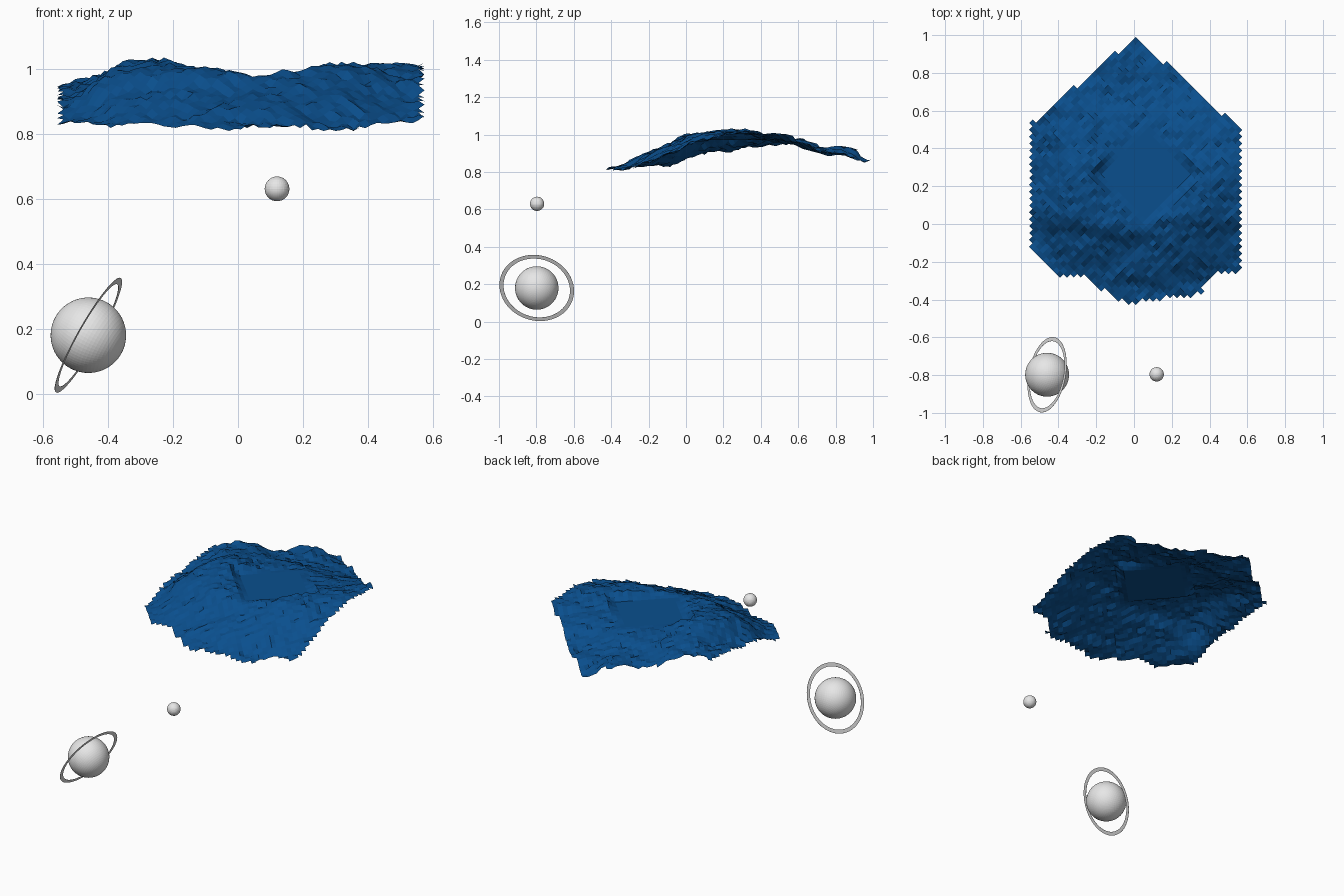
import bpy, bmesh, math, random
from mathutils import Vector, noise

if "Cube" in bpy.data.objects:
    bpy.data.objects.remove(bpy.data.objects["Cube"])

random.seed(4)


def material(name, col):
    m = bpy.data.materials.new(name)
    m.diffuse_color = (*col, 1)
    m.use_nodes = True
    m.node_tree.nodes["Principled BSDF"].inputs["Base Color"].default_value = m.diffuse_color
    return m


BLUE = material("deep blue", (0.003, 0.078, 0.27))
GREY = material("pale grey", (0.8, 0.8, 0.8))


def finish(bm, name, mat):
    me = bpy.data.meshes.new(name)
    bm.to_mesh(me)
    bm.free()
    me.materials.append(mat)
    ob = bpy.data.objects.new(name, me)
    bpy.context.collection.objects.link(ob)
    return ob


# Terrain: control heights (x, y, z)
CTRL = [
    (-.55, -.12, .822), (-.4, -.26, .815), (-.2, -.33, .815), (-.04, -.43, .81),
    (.15, -.4, .815), (.34, -.38, .812), (.45, -.25, .828), (.56, -.27, .83),
    (-.35, -.1, .91), (-.1, -.2, .9), (.1, -.2, .9), (.35, -.12, .92), (.56, -.1, .9),
    (-.55, .1, .89), (-.35, .08, 1.01), (-.12, .04, 1.0), (.1, 0, .985), (.3, .05, 1.005),
    (.56, .1, .98), (-.55, .3, .93), (-.3, .25, 1.03), (.05, .26, .972), (.35, .25, 1.01),
    (.56, .3, 1.01), (-.55, .5, .95), (-.36, .5, .995), (-.1, .52, .97), (.1, .52, .965),
    (.3, .5, .98), (.56, .5, 1.0), (-.4, .63, .975), (-.28, .75, .91), (-.15, .7, .925),
    (.1, .7, .915), (.35, .66, .93), (.2, .8, .88), (-.1, .88, .94), (0, .98, .845)]

# Front shoreline (x, y)
SHORE = [(-.6, -.1), (-.55, -.13), (-.4, -.27), (-.29, -.27), (-.2, -.33), (-.04, -.43),
         (.08, -.4), (.34, -.37), (.42, -.25), (.6, -.26)]


def shore(x):
    for (x0, y0), (x1, y1) in zip(SHORE, SHORE[1:]):
        if x0 <= x <= x1:
            return y0 + (y1 - y0) * (x - x0) / (x1 - x0)
    return 0


def height(x, y):
    tw = tz = 1e-9
    for cx, cy, cz in CTRL:
        w = math.exp(-((x - cx) ** 2 + (y - cy) ** 2) / (2 * .085 ** 2))
        tw += w
        tz += w * cz
    p = Vector((x * 7, y * 11, 2.3))
    z = tz / tw + .012 * noise.noise(p) + .01 * noise.noise(p * 2.7)
    z += random.uniform(-.007, .007)
    # blend into the level square plateau
    d = abs(x - .05) + abs(y - .265) - .25
    k = min(1, max(0, d / .06))
    return max(.808, .972 + (z - .972) * k)


# Terrain sheet: grid turned 45 degrees, clipped to the outline
C = .0182
bm = bmesh.new()
verts = {}


def vert(i, j):
    if (i, j) not in verts:
        x, y = (i - j) * C, .99 - (i + j) * C
        verts[i, j] = bm.verts.new((x + .009, y, height(x, y)))
    return verts[i, j]


for i in range(-8, 80):
    for j in range(-8, 80):
        x, y = (i - j) * C, .99 - (i + j + 1) * C
        top = .99 - (.88 * x if x > 0 else -.83 * x)
        if -.549 < x < .55 and shore(x) < y < top:
            bm.faces.new([vert(i, j), vert(i, j + 1), vert(i + 1, j + 1), vert(i + 1, j)])
finish(bm, "terrain", BLUE)


# Planet and moon
def ball(name, loc, r, u, v):
    bm = bmesh.new()
    bmesh.ops.create_uvsphere(bm, u_segments=u, v_segments=v, radius=r)
    ob = finish(bm, name, GREY)
    ob.location = loc
    return ob


AXIS = Vector((.85, -.16, -.48)).normalized()
TILT = (-AXIS).to_track_quat('Z', 'Y')
planet = ball("planet", (-.46, -.798, .18), .116, 64, 32)
planet.rotation_euler = TILT.to_euler()
ball("moon", (.12, -.796, .63), .038, 32, 16)

# Planet ring: thin flat annulus with a slim rim
bm = bmesh.new()
N = 96
section = [(.18, -.0005), (.202, -.0005), (.202, .0005), (.18, .0005)]
loops = []
for k in range(N):
    a = 2 * math.pi * k / N
    loops.append([bm.verts.new((r * math.cos(a), r * math.sin(a), z)) for r, z in section])
for k in range(N):
    a, b = loops[k], loops[(k + 1) % N]
    for s in range(4):
        t = (s + 1) % 4
        bm.faces.new([a[s], b[s], b[t], a[t]])
bmesh.ops.recalc_face_normals(bm, faces=bm.faces)
ring = finish(bm, "planet_ring", GREY)
ring.location = planet.location
ring.rotation_euler = TILT.to_euler()
